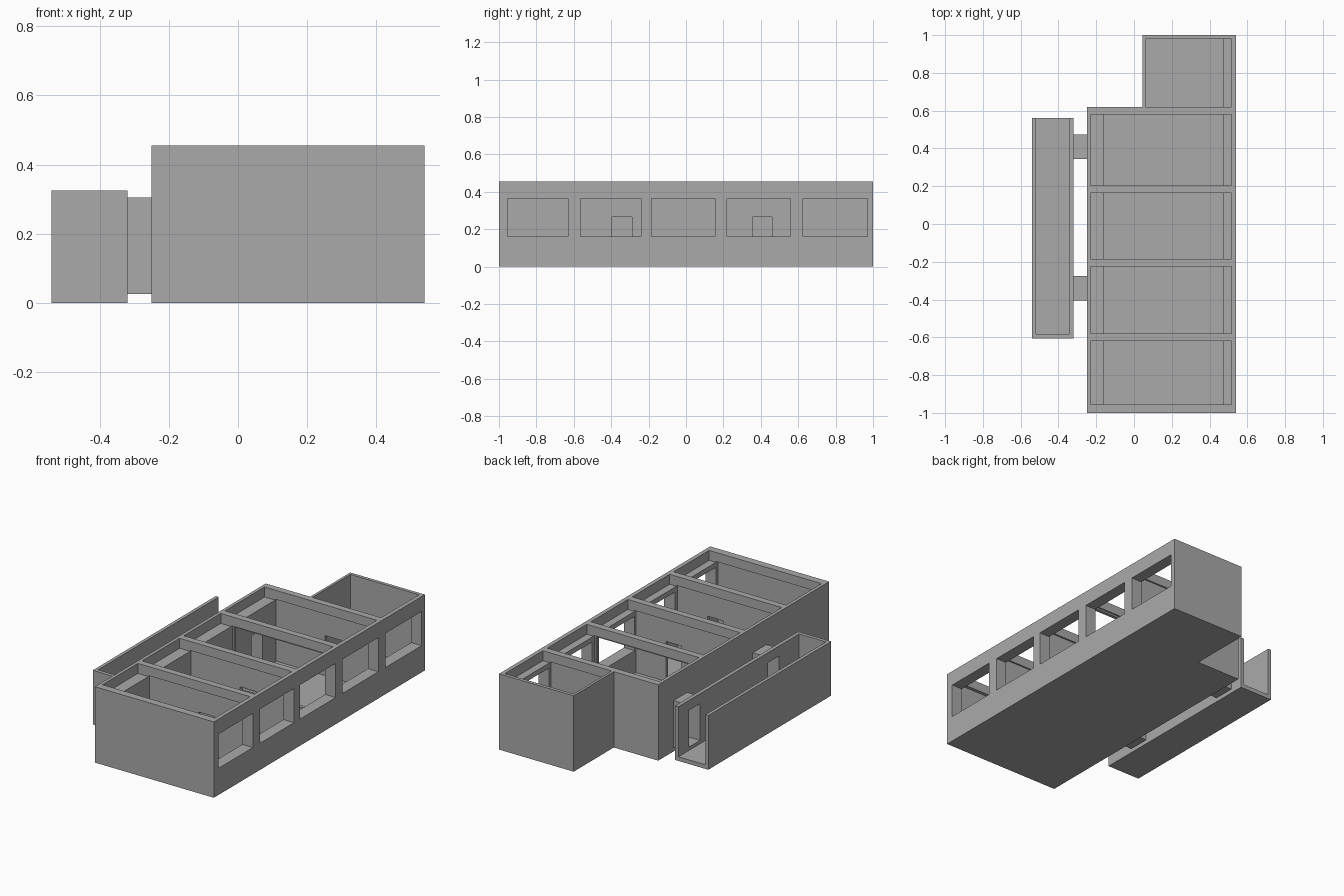
import bpy, bmesh

cube = bpy.data.objects.get("Cube")
if cube:
    bpy.data.objects.remove(cube, do_unlink=True)

grey = bpy.data.materials.new("plain_grey")
grey.use_nodes = True
colour = (0.4, 0.4, 0.4, 1)
grey.diffuse_color = colour
grey.node_tree.nodes["Principled BSDF"].inputs["Base Color"].default_value = colour


def prism(name, outline, z0, z1):
    """Upright solid from a flat outline."""
    bm = bmesh.new()
    base = bm.faces.new([bm.verts.new((x, y, z0)) for x, y in outline])
    top = bmesh.ops.extrude_face_region(bm, geom=[base])["geom"]
    verts = [v for v in top if isinstance(v, bmesh.types.BMVert)]
    bmesh.ops.translate(bm, verts=verts, vec=(0, 0, z1 - z0))
    bmesh.ops.recalc_face_normals(bm, faces=bm.faces)
    mesh = bpy.data.meshes.new(name)
    bm.to_mesh(mesh)
    bm.free()
    mesh.materials.append(grey)
    obj = bpy.data.objects.new(name, mesh)
    bpy.context.collection.objects.link(obj)
    return obj


def box(name, xs, ys, zs):
    (x0, x1), (y0, y1) = xs, ys
    return prism(name, [(x0, y0), (x1, y0), (x1, y1), (x0, y1)], *zs)


def carve(obj, cuts):
    """Subtract a list of boxes, then drop the cutters."""
    cutters = []
    for cut in cuts:
        c = box("cutter", *cut)
        c.hide_render = True
        mod = obj.modifiers.new("cut", 'BOOLEAN')
        mod.operation, mod.solver, mod.object = 'DIFFERENCE', 'EXACT', c
        cutters.append(c)
    bpy.context.view_layer.update()
    graph = bpy.context.evaluated_depsgraph_get()
    mesh = bpy.data.meshes.new_from_object(obj.evaluated_get(graph))
    obj.modifiers.clear()
    obj.data = mesh
    for c in cutters:
        bpy.data.objects.remove(c, do_unlink=True)


H, FLOOR, LEDGE = 0.455, 0.025, 0.4
OPEN = 0.6                                  # above every wall top
DOOR = (0.045, 0.265)

# Main block: four rooms in a row and a narrower one at the back
building = prism("room_block", [(-0.25, -1), (0.54, -1), (0.54, 1),
                                (0.045, 1), (0.045, 0.62), (-0.25, 0.62)], 0, H)

rooms = [(-0.955, -0.62), (-0.58, -0.225), (-0.185, 0.165), (0.205, 0.58)]
windows = [(-0.955, -0.63), (-0.565, -0.24), (-0.185, 0.155), (0.22, 0.56),
           (0.625, 0.97)]
tunnels = [(-0.405, -0.275), (0.345, 0.475)]

cuts = []
for i, (y0, y1) in enumerate(rooms):
    front = y0 - (0.02 if i == 0 else 0.01)
    cuts.append(((-0.16, 0.47), (front, y1 + 0.01), (FLOOR, LEDGE)))
    cuts.append(((-0.23, 0.515), (y0, y1), (LEDGE - 0.005, OPEN)))
# Back room
cuts.append(((0.06, 0.47), (0.61, 0.98), (FLOOR, LEDGE)))
cuts.append(((0.06, 0.515), (0.62, 0.98), (LEDGE - 0.005, OPEN)))
# Windows along the side wall
for ys in windows:
    cuts.append(((0.45, 0.6), ys, (0.16, 0.365)))
# Wide opening between the third and fourth rooms, doors between the others
cuts.append(((-0.15, 0.46), (0.14, 0.23), (0.03, 0.39)))
for y in (-0.6, -0.205, 0.6):
    cuts.append(((0.165, 0.27), (y - 0.03, y + 0.03), (0.03, DOOR[1])))
# Doorways leading to the corridor
for y0, y1 in tunnels:
    cuts.append(((-0.3, -0.14), (y0 + 0.01, y1 - 0.015), DOOR))
carve(building, cuts)

# Corridor trough, open at the top and the back end
corridor = box("side_corridor", (-0.54, -0.32), (-0.605, 0.56), (0, 0.325))
cuts = [((-0.52, -0.342), (-0.583, 0.7), (FLOOR, OPEN))]
cuts += [((-0.36, -0.3), (y0 + 0.01, y1 - 0.015), DOOR) for y0, y1 in tunnels]
carve(corridor, cuts)

# Connecting tunnels
for name, (y0, y1) in zip(("front_tunnel", "back_tunnel"), tunnels):
    tunnel = box(name, (-0.32, -0.25), (y0, y1), (0.025, 0.305))
    carve(tunnel, [((-0.4, -0.2), (y0 + 0.01, y1 - 0.015), DOOR)])
